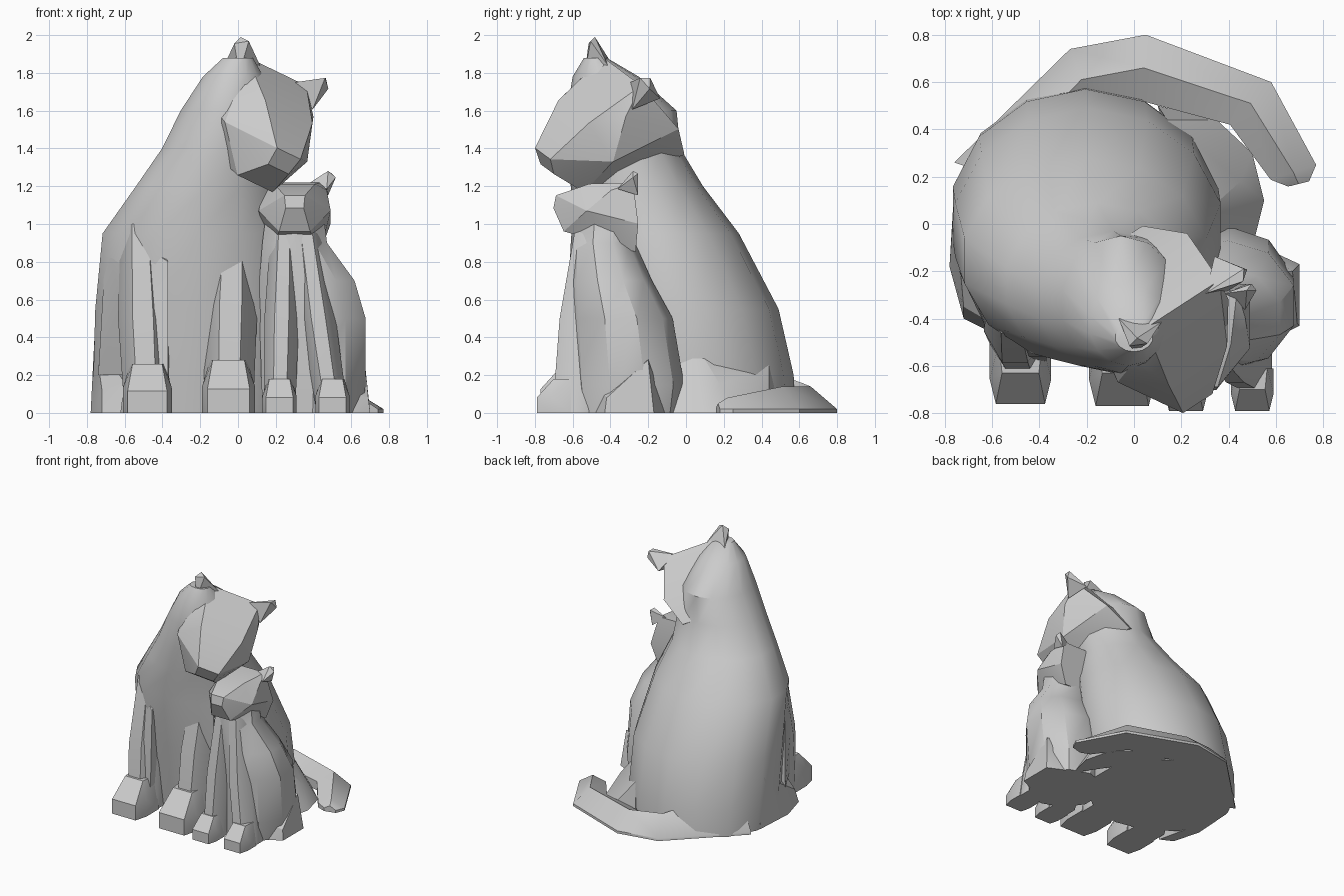
import bpy, bmesh, math
from mathutils import Euler, Vector

cube = bpy.data.objects.get("Cube")
if cube:
    bpy.data.objects.remove(cube, do_unlink=True)

stone = bpy.data.materials.new("stone grey")
stone.use_nodes = True
grey = (.6, .6, .6, 1)
stone.diffuse_color = grey
stone.node_tree.nodes["Principled BSDF"].inputs["Base Color"].default_value = grey


def finish(name, mesh_builder, angle):
    bmesh.ops.recalc_face_normals(mesh_builder, faces=mesh_builder.faces[:])
    mesh = bpy.data.meshes.new(name)
    mesh_builder.to_mesh(mesh)
    mesh_builder.free()
    mesh.materials.append(stone)
    part = bpy.data.objects.new(name, mesh)
    bpy.context.collection.objects.link(part)
    bpy.ops.object.select_all(action="DESELECT")
    part.select_set(True)
    bpy.context.view_layer.objects.active = part
    bpy.ops.object.shade_smooth_by_angle(angle=math.radians(angle))


def skin(name, rings):
    """Bridge rings of points and close both ends."""
    builder = bmesh.new()
    loops = [[builder.verts.new(point) for point in ring] for ring in rings]
    for lower, upper in zip(loops, loops[1:]):
        for i in range(len(lower)):
            builder.faces.new((lower[i - 1], lower[i], upper[i], upper[i - 1]))
    builder.faces.new(loops[0])
    builder.faces.new(loops[-1])
    finish(name, builder, 35)


def loft(name, levels, sides=10):
    """Stack oval rings; each level is z, left, right, front, back."""
    rings = []
    for z, left, right, front, back in levels:
        ring = []
        for i in range(sides):
            turn = math.tau * (i + .5) / sides
            ring.append(((left + right + math.cos(turn) * (right - left)) / 2,
                         (front + back + math.sin(turn) * (back - front)) / 2, z))
        rings.append(ring)
    skin(name, rings)


def hull(name, points):
    """Faceted solid around a few corner points."""
    builder = bmesh.new()
    for point in points:
        builder.verts.new(point)
    bmesh.ops.convex_hull(builder, input=builder.verts[:])
    finish(name, builder, 25)


def head(owner, centre, size, tilt):
    """Mirrored wedge-shaped head with two short ears."""
    rotation = Euler([math.radians(angle) for angle in tilt]).to_matrix()

    def place(points, side):
        return [Vector(centre) + rotation @ Vector((x * side, y, z)) * size
                for x, y, z in points]

    nose, mouth, jaw = (.08, -.38, .12), (.07, -.4, .02), (.12, -.32, -.16)
    cheek, brow, crown = (.28, -.14, 0), (.16, -.12, .21), (.2, .22, .22)
    temple, nape, throat = (.25, .05, .16), (.28, .26, -.1), (.2, .24, -.32)
    half = (nose, mouth, jaw, cheek, brow, crown, temple, nape, throat)
    hull(owner + "_head", place(half, 1) + place(half, -1))
    ear = ((.12, .2, .22), (.25, .1, .17), (.26, .26, .12),
           (.26, .22, .31), (.32, .22, .26), (.29, .26, .29))
    for side, label in ((1, "left"), (-1, "right")):
        hull(f"{owner}_{label}_ear", place(ear, side))


def foreleg(owner, label, x, width, front, height, lean):
    """Tapered leg leaning into the chest, with a sloping paw."""
    half = width / 2
    loft(f"{owner}_{label}_foreleg", [
        (0, x - half, x + half, front + width * .4, front + width * 2),
        (height / 2, x + lean / 2 - half * 1.2, x + lean / 2 + half,
         front + width * .6, front + width * 2.5),
        (height, x + lean - half, x + lean + half * .7, front + width * 1.1, front + width * 2.5)],
        sides=8)
    toes = []
    for side in (-half, half):
        for along, z, narrow in ((0, 0, .8), (0, .45, .8), (.4, .5, 1), (.4, 0, 1),
                                 (.5, 1, .6), (1, 0, 1), (1, 1, .7)):
            toes.append((x + side * narrow, front + along * width, z * width))
    hull(f"{owner}_{label}_paw", toes)


# Parent body with a long sloping back rising into the neck
loft("parent_body", [
    (0, -.77, .35, -.46, .58), (.2, -.78, .37, -.49, .57),
    (.55, -.77, .38, -.54, .49), (.95, -.73, .32, -.59, .28),
    (1.2, -.55, .24, -.61, .09), (1.4, -.41, .24, -.63, -.03),
    (1.6, -.31, .2, -.63, -.05), (1.78, -.19, .14, -.6, -.25),
    (1.88, -.08, .08, -.54, -.42)], sides=14)

# Parent head, bowed and tilted towards the kitten
head("parent", (.12, -.42, 1.52), 1, (41, 22, 33))
foreleg("parent", "right", -.48, .26, -.76, 1, -.02)
foreleg("parent", "left", -.05, .28, -.77, 1.15, .05)

# Parent shoulder, hind foot and folded haunch
hull("parent_right_shoulder", [
    (-.37, -.56, .8), (-.37, -.58, .2), (-.55, -.56, .2), (-.62, -.45, .6), (-.6, -.4, .95),
    (-.7, -.25, .9), (-.74, -.2, .2), (-.4, -.3, .2), (-.45, -.3, .95)])
hull("parent_right_hind_foot", [
    (-.78, -.18, 0), (-.76, .15, 0), (-.62, -.45, 0), (-.72, -.4, 0),
    (-.72, -.35, .12), (-.6, -.42, .16), (-.76, .1, .4), (-.6, 0, .3)])
hull("parent_left_haunch", [
    (.1, .5, 0), (.35, .44, 0), (.5, .3, 0), (.55, .1, 0), (.5, -.1, 0),
    (.14, .44, .25), (.45, .18, .15), (.4, 0, .2), (.25, 0, .45)])

# Ridged tail curling around the back, tapering towards its tip
tail = []
for x, y, height, inset in ((-.76, .26, .3, .6), (-.27, .74, .16, .65),
                            (.05, .8, .14, .65), (.58, .6, .14, .7),
                            (.77, .25, .08, .75), (.74, .18, .05, .88)):
    ridge = (1 + inset) / 2
    tail.append([(x, y, 0), (x, y, .02), (x * ridge, y * ridge, height),
                 (x * inset, y * inset, height / 2), (x * inset, y * inset, 0)])
skin("parent_tail", tail)

# Kitten body, head, legs and hind foot
loft("kitten_body", [
    (0, .12, .67, -.6, -.03), (.15, .11, .69, -.61, -.01),
    (.5, .1, .69, -.62, -.07), (.7, .1, .63, -.62, -.18),
    (.9, .12, .48, -.61, -.27), (1.05, .14, .46, -.6, -.26)])
head("kitten", (.3, -.43, 1.07), .68, (0, 0, 0))
foreleg("kitten", "right", .22, .18, -.79, 1, .04)
foreleg("kitten", "left", .5, .18, -.79, 1, -.13)
hull("kitten_left_hind_foot", [
    (.7, -.43, 0), (.7, -.17, 0), (.6, -.48, 0), (.55, -.1, 0),
    (.69, -.42, .08), (.67, -.2, .28), (.58, -.45, .12), (.5, -.2, .3)])
